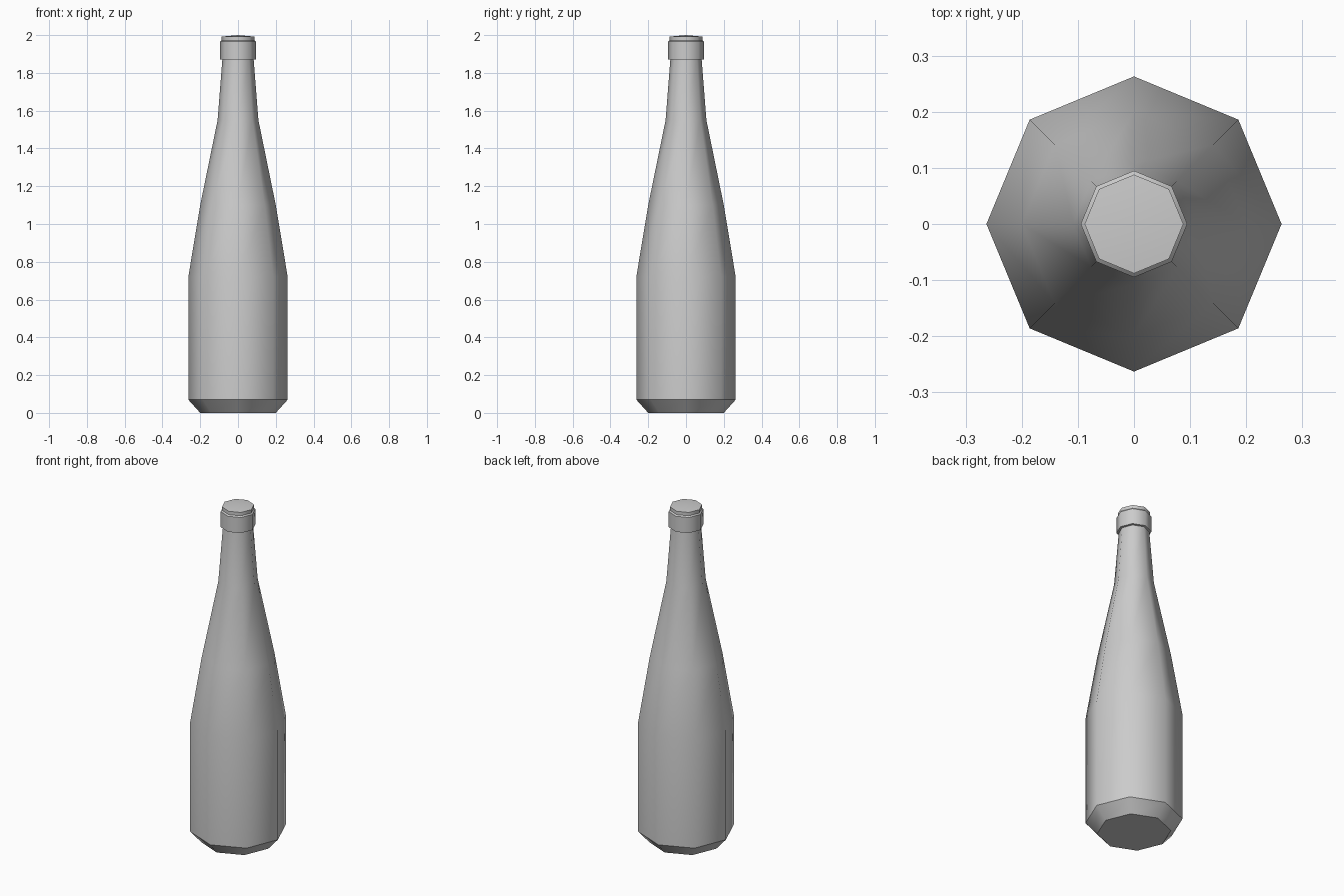
import bpy, bmesh
from math import cos, sin, tau

cube = bpy.data.objects.get("Cube")
if cube:
    bpy.data.objects.remove(cube)

SIDES = 8

glass = bpy.data.materials.new("plain grey")
glass.use_nodes = True
grey = (0.6, 0.6, 0.6, 1)
glass.diffuse_color = grey
glass.node_tree.nodes["Principled BSDF"].inputs["Base Color"].default_value = grey


def lathe(name, profile, crown=None):
    """Turn (radius, height, sharp) rings into a closed eight-sided solid."""
    bm = bmesh.new()
    rings = [[bm.verts.new((r * cos(tau * i / SIDES), r * sin(tau * i / SIDES), z))
              for i in range(SIDES)] for r, z, _ in profile]
    for low, high in zip(rings, rings[1:]):
        for i in range(SIDES):
            j = (i + 1) % SIDES
            bm.faces.new((low[i], low[j], high[j], high[i]))
    bm.faces.new(rings[0][::-1])
    if crown is None:
        bm.faces.new(rings[-1])
    else:
        tip = bm.verts.new((0, 0, crown))
        for i in range(SIDES):
            bm.faces.new((rings[-1][i], rings[-1][(i + 1) % SIDES], tip))
    for face in bm.faces:
        face.smooth = True
    # Crease only the rings that are hard steps
    for ring, (_, _, sharp) in zip(rings, profile):
        for i in range(SIDES):
            bm.edges.get((ring[i], ring[(i + 1) % SIDES])).smooth = not sharp
    mesh = bpy.data.meshes.new(name)
    bm.to_mesh(mesh)
    bm.free()
    mesh.materials.append(glass)
    obj = bpy.data.objects.new(name, mesh)
    bpy.context.collection.objects.link(obj)
    return obj


# Bevelled base, straight body, long shoulder, neck, collar and slightly domed cap
lathe("bottle", [
    (0.20, 0.0, True),
    (0.263, 0.07, True),
    (0.263, 0.72, False),
    (0.20, 1.10, False),
    (0.108, 1.55, False),
    (0.083, 1.87, True),
    (0.095, 1.872, True),
    (0.095, 1.965, True),
    (0.088, 1.972, True),
    (0.088, 1.992, True),
], crown=2.0)
